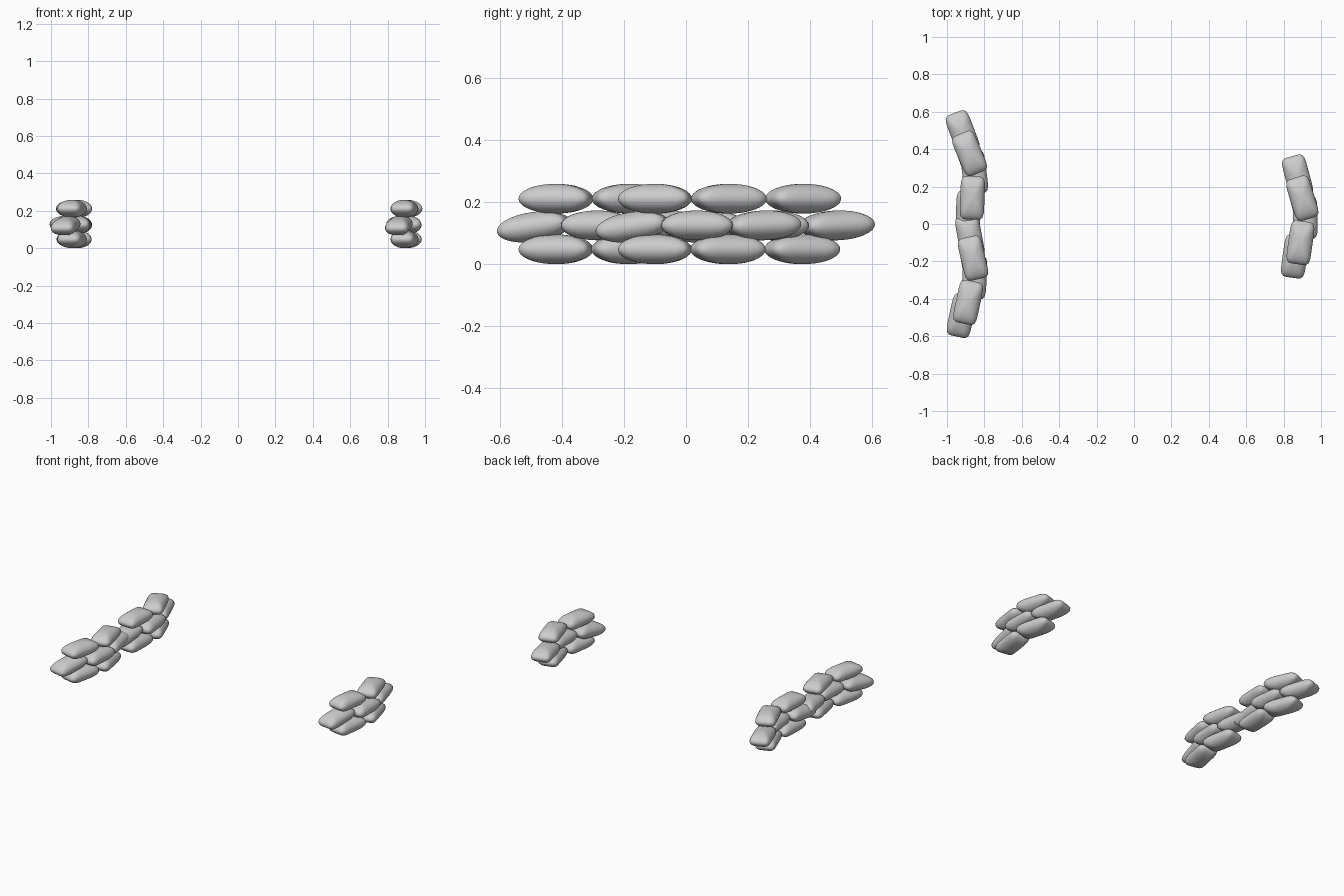
import bpy, bmesh
from math import radians, atan2, cos, sin
from mathutils import Matrix

cube = bpy.data.objects.get("Cube")
if cube:
    bpy.data.objects.remove(cube, do_unlink=True)

# Single grey cloth colour
GREY = (0.6, 0.6, 0.6, 1.0)
cloth = bpy.data.materials.new("grey_cloth")
cloth.use_nodes = True
cloth.diffuse_color = GREY
bsdf = next(n for n in cloth.node_tree.nodes if n.type == 'BSDF_PRINCIPLED')
bsdf.inputs["Base Color"].default_value = GREY
bsdf.inputs["Roughness"].default_value = 0.8

WIDTH, LENGTH, HEIGHT = 0.13, 0.232, 0.096
SQUARENESS = 6


def pillow_mesh():
    """Sphere pushed out to a rounded rectangle in plan, elliptical from the side."""
    bm = bmesh.new()
    bmesh.ops.create_uvsphere(bm, u_segments=40, v_segments=20, radius=1)
    for v in bm.verts:
        a = atan2(v.co.y, v.co.x)
        r = (abs(cos(a)) ** SQUARENESS + abs(sin(a)) ** SQUARENESS) ** (-1 / SQUARENESS)
        v.co.x *= r * WIDTH / 2
        v.co.y *= r * LENGTH / 2
        v.co.z *= HEIGHT / 2
    for f in bm.faces:
        f.smooth = True
    mesh = bpy.data.meshes.new("sandbag")
    bm.to_mesh(mesh)
    bm.free()
    mesh.materials.append(cloth)
    return mesh


bag = pillow_mesh()

# Bags of one stack: name, x, y, z, turn, pitch
STACK = [
    ("bottom_back", 0.0, 0.105, 0.048, 15, 0),
    ("bottom_front", -0.01, -0.13, 0.048, -8, 0),
    ("middle_back", -0.025, 0.22, 0.125, 15, 2),
    ("middle_centre", 0.015, 0.005, 0.125, 1, 0),
    ("middle_front", -0.04, -0.203, 0.12, -8, 8),
    ("top_back", 0.0, 0.108, 0.211, 17, 0),
    ("top_front", -0.01, -0.13, 0.211, -8, 0),
]

# Three stacks: name, x, y, turn
WALLS = [
    ("left_stack", 0.9, 0.03, 0),
    ("right_back_stack", -0.868, 0.27, 6),
    ("right_front_stack", -0.868, -0.29, -4),
]

for wall, wx, wy, turn in WALLS:
    place = Matrix.Translation((wx, wy, 0)) @ Matrix.Rotation(radians(turn), 4, 'Z')
    for name, x, y, z, yaw, pitch in STACK:
        obj = bpy.data.objects.new(f"{wall}_{name}_sandbag", bag)
        bpy.context.collection.objects.link(obj)
        obj.matrix_world = (place @ Matrix.Translation((x, y, z))
                            @ Matrix.Rotation(radians(yaw), 4, 'Z')
                            @ Matrix.Rotation(radians(pitch), 4, 'X'))
